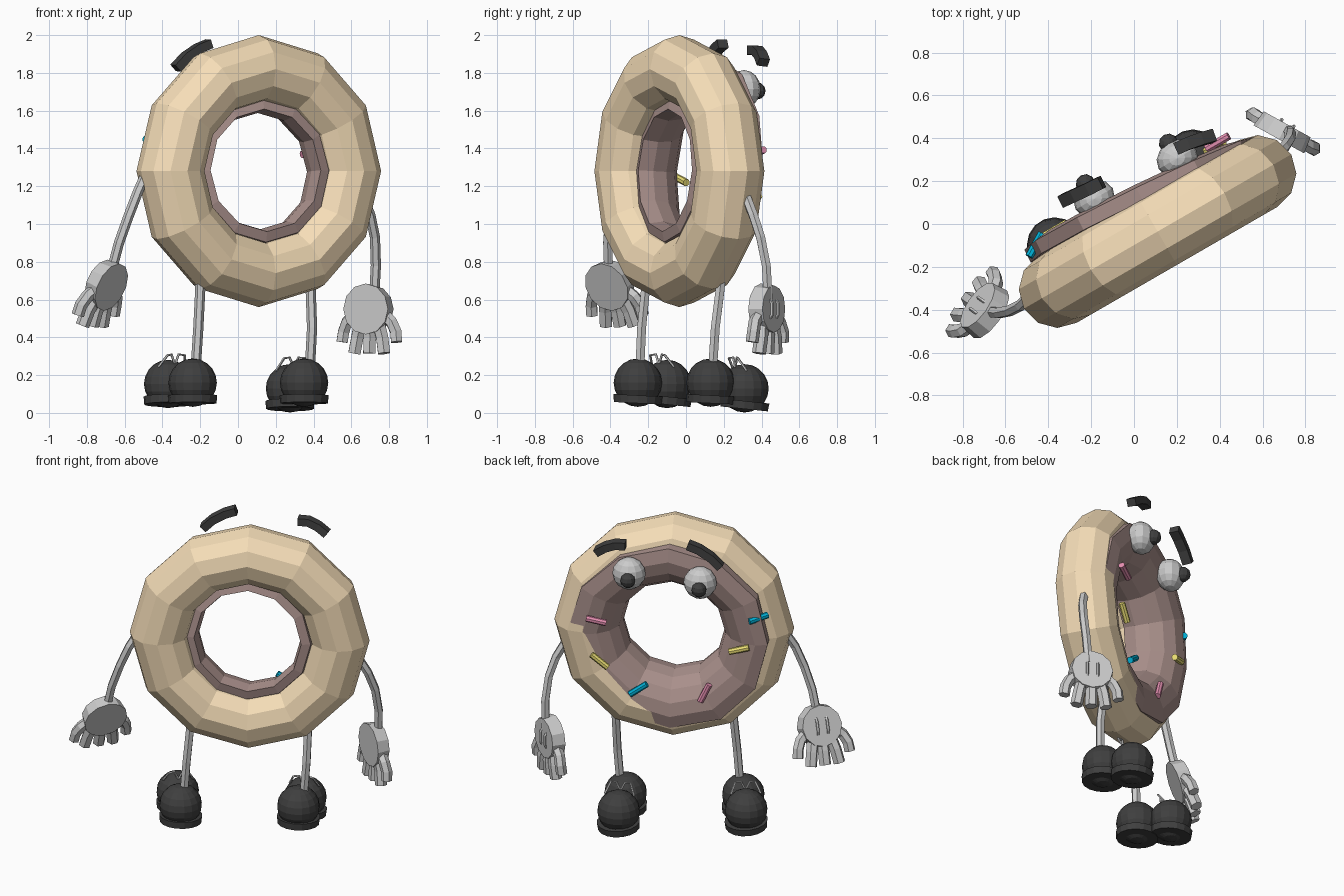
import bpy, bmesh
from math import sin, cos, pi, radians
from mathutils import Vector, Matrix

if "Cube" in bpy.data.objects:
    bpy.data.objects.remove(bpy.data.objects["Cube"])

# Body frame: local x across the ring, local y out of the iced face
BODY = Matrix.Translation((0.11, -0.035, 0)) @ Matrix.Rotation(radians(30), 4, 'Z')
ZC = 1.28
# The icing sits slightly askew on the ring
ICING_TILT = (BODY @ Matrix.Translation((0, 0, ZC)) @ Matrix.Rotation(radians(-4), 4, 'Z')
              @ Matrix.Rotation(radians(-3), 4, 'X') @ Matrix.Translation((0, 0, -ZC)))


def mat(name, r, g, b):
    m = bpy.data.materials.new(name)
    m.diffuse_color = (r, g, b, 1)
    m.use_nodes = True
    m.node_tree.nodes["Principled BSDF"].inputs["Base Color"].default_value = m.diffuse_color
    return m


DOUGH = mat("dough", 0.92, 0.73, 0.48)
ICING = mat("icing", 0.40, 0.28, 0.26)
DARK = mat("dark", 0.05, 0.05, 0.05)
PINK = mat("pink", 0.80, 0.28, 0.45)
YELLOW = mat("yellow", 0.85, 0.75, 0.18)
BLUE = mat("blue", 0.0, 0.45, 0.70)


def finish(name, bm, material=None, matrix=Matrix()):
    bmesh.ops.recalc_face_normals(bm, faces=bm.faces)
    me = bpy.data.meshes.new(name)
    bm.to_mesh(me)
    bm.free()
    ob = bpy.data.objects.new(name, me)
    bpy.context.collection.objects.link(ob)
    ob.matrix_world = matrix
    if material:
        me.materials.append(material)
    return ob


def ring(name, profile, material, matrix, wave=0.0):
    """Sweep a closed (radius, depth) profile round the ring in 12 steps."""
    bm = bmesh.new()
    rows = []
    for i in range(12):
        a = 2 * pi * i / 12
        rows.append([bm.verts.new(((r + wave * sin(3 * a + 1) * (r > 0.58)) * cos(a), n,
                                   ZC + r * sin(a))) for r, n in profile])
    k = len(profile)
    for i in range(12):
        p, q = rows[i], rows[(i + 1) % 12]
        for j in range(k):
            bm.faces.new((p[j], p[(j + 1) % k], q[(j + 1) % k], q[j]))
    return finish(name, bm, material, matrix)


def add_tube(bm, pts, w, h=None, sides=6, side_hint=(0, 1, 0)):
    """Capped tube along pts; w and h are half sizes of its section."""
    h = h or w
    pts = [Vector(p) for p in pts]
    rows = []
    for i, p in enumerate(pts):
        t = (pts[min(i + 1, len(pts) - 1)] - pts[max(i - 1, 0)]).normalized()
        s = Vector(side_hint)
        s = (s - t * s.dot(t)).normalized()
        b = t.cross(s)
        rows.append([bm.verts.new(p + s * w * cos(a) + b * h * sin(a))
                     for a in [2 * pi * (j + 0.5) / sides for j in range(sides)]])
    for p, q in zip(rows, rows[1:]):
        for j in range(sides):
            bm.faces.new((p[j], p[(j + 1) % sides], q[(j + 1) % sides], q[j]))
    bm.faces.new(rows[0])
    bm.faces.new(rows[-1])


def tube(name, pts, w, h=None, sides=6, material=None, matrix=Matrix(), hint=(0, 1, 0)):
    bm = bmesh.new()
    add_tube(bm, pts, w, h, sides, hint)
    return finish(name, bm, material, matrix)


def ball(name, loc, r, material=None, seg=12, rings=8, matrix=Matrix(), flat=1.0):
    bm = bmesh.new()
    bmesh.ops.create_uvsphere(bm, u_segments=seg, v_segments=rings, radius=r)
    bmesh.ops.scale(bm, verts=bm.verts, vec=(1, flat, 1))
    return finish(name, bm, material, matrix @ Matrix.Translation(loc))


# Doughnut body and the icing shell
ring("dough_ring", [(0.54 + 0.18 * cos(2 * pi * j / 12), 0.18 * sin(2 * pi * j / 12))
                    for j in range(12)], DOUGH, BODY)
ring("icing_ring", [(0.605, 0.13)] + [(0.52 + 0.212 * cos(radians(a)), 0.215 * sin(radians(a)))
                                      for a in (66, 89, 112, 135, 158, 181, 203)]
     + [(0.38, -0.07), (0.42, 0.10), (0.53, 0.13)], ICING, ICING_TILT, 0.012)

# Sprinkles: position across, height, depth, tilt, lean into the face
for i, (u, z, n, a, lean, m) in enumerate([
        (0.45, 1.38, 0.22, -12, 0, PINK), (0.43, 1.11, 0.21, -40, 0, YELLOW),
        (0.20, 0.92, 0.18, 35, 0, BLUE), (-0.20, 0.92, 0.20, 65, 0, PINK),
        (-0.41, 1.235, 0.245, 15, 0, YELLOW), (-0.525, 1.44, 0.23, 10, -0.6, BLUE)]):
    d = Vector((-cos(radians(a)), lean, sin(radians(a)))).normalized() * 0.062
    c = Vector((u, n, z))
    tube(f"sprinkle_{i}", [c - d, c + d], 0.02, sides=8, material=m, matrix=BODY)

# Eyes with pupils
for side, u, n, z in (("left", -0.18, 0.28, 1.685), ("right", 0.25, 0.25, 1.715)):
    ball(f"{side}_eye", (u, n, z), 0.10, matrix=BODY, flat=0.85)
    ball(f"{side}_pupil", (u, n + 0.08, z - 0.01), 0.046, DARK, 10, 6, BODY)

# Eyebrows
N = (-0.5, 0.866, 0)
tube("left_eyebrow", [(-0.33, 0.11, 1.825), (-0.275, 0.135, 1.885), (-0.21, 0.165, 1.93),
                      (-0.15, 0.195, 1.955)], 0.042, 0.034, 4, DARK, hint=N)
tube("right_eyebrow", [(0.195, 0.35, 1.92), (0.25, 0.375, 1.92), (0.31, 0.395, 1.895),
                       (0.365, 0.41, 1.855)], 0.042, 0.034, 4, DARK, hint=N)

# Arms and legs
tube("left_arm", [(-0.49, -0.34, 1.26), (-0.53, -0.38, 1.17), (-0.58, -0.405, 1.04),
                  (-0.63, -0.415, 0.90), (-0.67, -0.41, 0.75)], 0.027)
tube("right_arm", [(0.66, 0.32, 1.14), (0.70, 0.355, 1.05), (0.725, 0.395, 0.93),
                   (0.73, 0.425, 0.78), (0.72, 0.435, 0.60)], 0.027)
tube("left_leg", [(-0.20, -0.215, 0.75), (-0.20, -0.215, 0.65), (-0.21, -0.235, 0.45),
                  (-0.225, -0.245, 0.22)], 0.027)
tube("right_leg", [(0.385, 0.19, 0.75), (0.385, 0.18, 0.65), (0.392, 0.155, 0.45),
                   (0.38, 0.14, 0.22)], 0.027)


# Hands: round palm, three straight fingers, two curved outer ones, back seams
def hand(name, loc, turn, tilt):
    m = (Matrix.Translation(loc) @ Matrix.Rotation(radians(turn), 4, 'Z')
         @ Matrix.Rotation(radians(tilt), 4, 'X'))
    bm = bmesh.new()
    bmesh.ops.create_cone(bm, cap_ends=True, segments=12, radius1=0.135, radius2=0.125,
                          depth=0.08, matrix=Matrix.Rotation(radians(-90), 4, 'X'))
    for x in (-0.075, 0.0, 0.075):
        add_tube(bm, [(x * 0.8, 0, -0.09), (x, 0.005, -0.15), (x * 1.2, 0.0, -0.235)], 0.037)
    for s in (-1, 1):
        add_tube(bm, [(s * 0.09, 0, -0.03), (s * 0.135, 0.0, -0.07), (s * 0.158, 0.005, -0.12),
                      (s * 0.165, 0.0, -0.175)], 0.034)
    finish(name, bm, None, m)
    bm = bmesh.new()
    for x in (-0.032, 0.032):
        add_tube(bm, [(x, 0.035, 0.05), (x, 0.047, 0.03), (x, 0.047, -0.03), (x, 0.035, -0.05)],
                 0.009, sides=5, side_hint=(1, 0, 0))
    finish(name + "_seams", bm, None, m)


hand("left_hand", (-0.70, -0.40, 0.68), 55, 22)
hand("right_hand", (0.695, 0.43, 0.55), -29, 0)


# Shoes: heel and toe domes on flat soles, with lace loops between them
def shoe(name, heel, toe):
    heel, toe = Vector(heel), Vector(toe)
    for part, c, tilt in (("heel", heel, 3), ("toe", toe, 6)):
        ball(f"{name}_{part}", c, 0.128, DARK, 16, 10)
        bm = bmesh.new()
        bmesh.ops.create_cone(bm, cap_ends=True, segments=16, radius1=0.126, radius2=0.13,
                              depth=0.042)
        finish(f"{name}_{part}_sole", bm, DARK, Matrix.Translation(c - Vector((0, 0, 0.088)))
               @ Matrix.Rotation(radians(-tilt), 4, 'X'))
    f = (toe - heel).normalized()
    r = Vector((f.y, -f.x, 0)).normalized()
    mid = heel.lerp(toe, 0.62)
    for i, s in enumerate((-1, 1)):
        b = mid + f * 0.02
        up = Vector((0, 0, 1))
        tube(f"{name}_lace_{i}", [b + up * 0.10, b + r * s * 0.025 + up * 0.155,
                                  b + r * s * 0.06 - f * 0.01 + up * 0.15,
                                  b + r * s * 0.09 + f * 0.03 + up * 0.09], 0.007, sides=5, hint=f)


shoe("left_shoe", (-0.24, -0.255, 0.16), (-0.37, -0.10, 0.153))
shoe("right_shoe", (0.35, 0.13, 0.16), (0.275, 0.31, 0.13))
